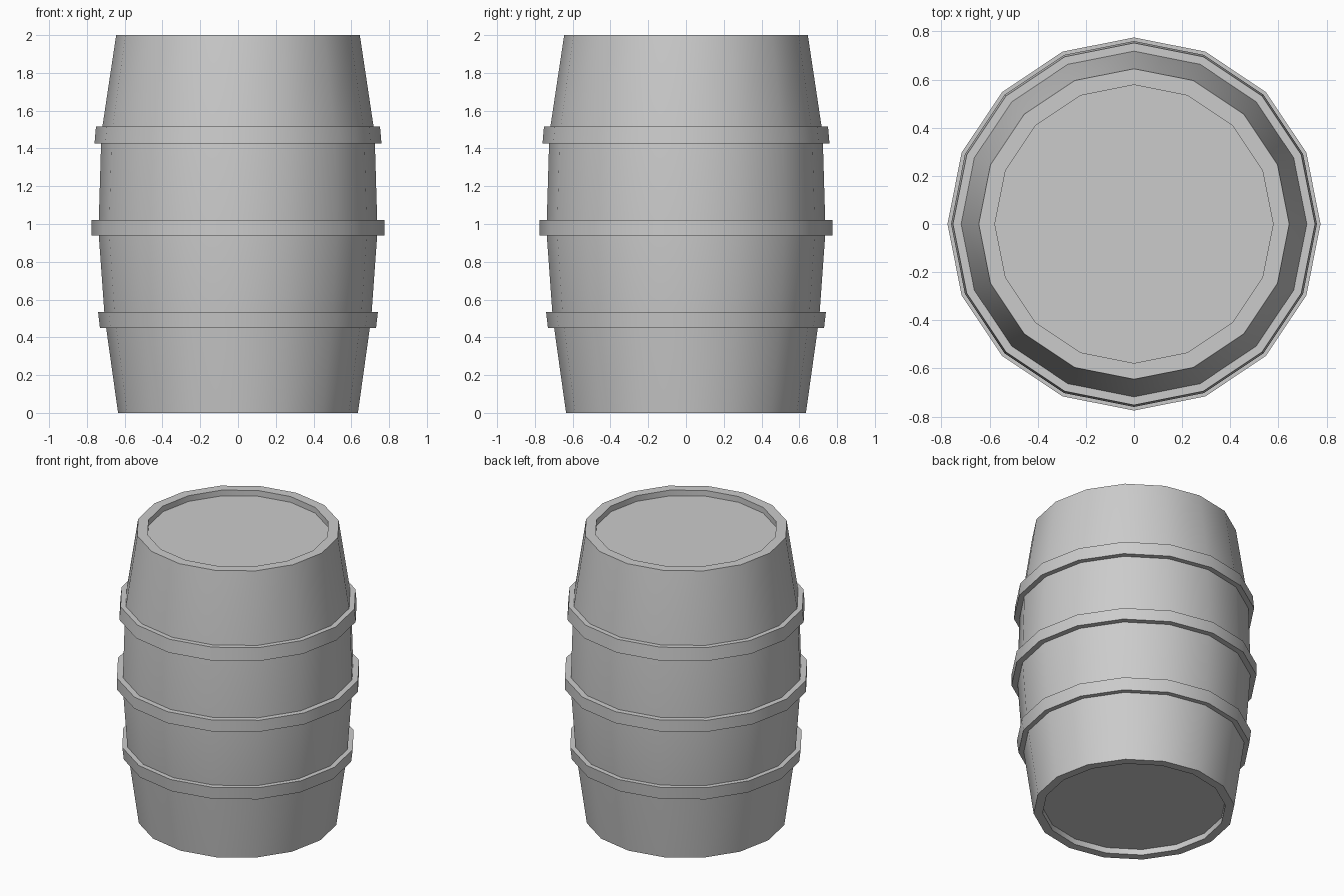
import bpy, bmesh
from math import cos, sin, pi, radians

if "Cube" in bpy.data.objects:
    bpy.data.objects.remove(bpy.data.objects["Cube"])

SIDES = 16


def revolve(name, profile, closed=False, cap=False):
    """Spin (radius, z) points around z; optionally close the loop or cap the ends."""
    bm = bmesh.new()
    rings = [[bm.verts.new((r * cos(2 * pi * i / SIDES), r * sin(2 * pi * i / SIDES), z))
              for i in range(SIDES)] for r, z in profile]
    pairs = list(zip(rings, rings[1:]))
    if closed:
        pairs.append((rings[-1], rings[0]))
    for a, b in pairs:
        for i in range(SIDES):
            j = (i + 1) % SIDES
            bm.faces.new((a[i], a[j], b[j], b[i]))
    if cap:
        bm.faces.new(rings[0])
        bm.faces.new(rings[-1])
    bmesh.ops.recalc_face_normals(bm, faces=bm.faces)
    mesh = bpy.data.meshes.new(name)
    bm.to_mesh(mesh)
    bm.free()
    obj = bpy.data.objects.new(name, mesh)
    bpy.context.collection.objects.link(obj)
    bpy.ops.object.select_all(action='DESELECT')
    obj.select_set(True)
    bpy.context.view_layer.objects.active = obj
    bpy.ops.object.shade_smooth_by_angle(angle=radians(30))
    return obj


# Bulging body with a recessed head at each end
revolve("barrel_body", [
    (0.578, 0.04), (0.578, 0.0), (0.635, 0.0),
    (0.698, 0.45), (0.708, 0.535), (0.737, 0.94), (0.737, 1.02),
    (0.725, 1.425), (0.718, 1.515),
    (0.645, 2.0), (0.578, 2.0), (0.578, 1.96)], cap=True)

# Hoops: name, bottom z, top z, outer radius at bottom and top, inner radii
hoops = [
    ("lower_hoop", 0.45, 0.535, 0.731, 0.741, 0.695, 0.705),
    ("middle_hoop", 0.94, 1.02, 0.775, 0.775, 0.734, 0.734),
    ("upper_hoop", 1.425, 1.515, 0.760, 0.752, 0.722, 0.715),
]
for name, z0, z1, r0, r1, i0, i1 in hoops:
    revolve(name, [(i0, z0), (r0, z0), (r1, z1), (i1, z1)], closed=True)
